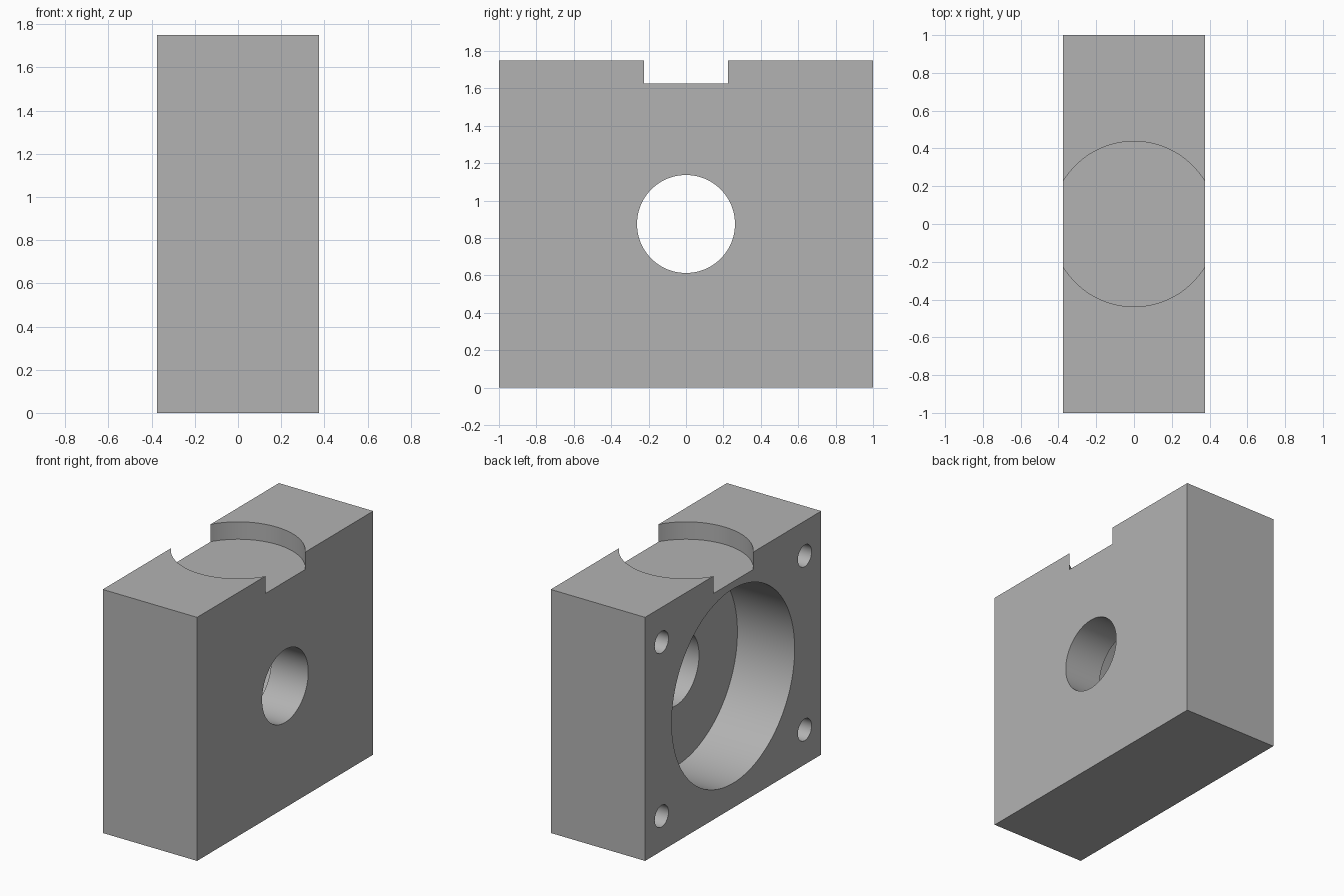
import bpy
import math
from mathutils import Matrix

if "Cube" in bpy.data.objects:
    bpy.data.objects.remove(bpy.data.objects["Cube"], do_unlink=True)

HEIGHT, THICK = 1.75, 0.75
MID_Z, SIDE = HEIGHT / 2, THICK / 2

grey = bpy.data.materials.new("plain_grey")
grey.use_nodes = True
grey.diffuse_color = (0.45, 0.45, 0.45, 1)
grey.node_tree.nodes["Principled BSDF"].inputs["Base Color"].default_value = grey.diffuse_color

# Solid block
bpy.ops.mesh.primitive_cube_add(size=1, location=(0, 0, MID_Z))
block = bpy.context.object
block.name = "housing_block"
block.data.transform(Matrix.Diagonal((THICK, 2, HEIGHT, 1)))
block.data.materials.append(grey)


def bore(name, radius, start, end, y=0, z=MID_Z, vertical=False, sides=96):
    """Cut a round hole along x from start to end, or along z when vertical."""
    middle = (start + end) / 2
    bpy.ops.mesh.primitive_cylinder_add(
        vertices=sides, radius=radius, depth=end - start,
        location=(0, 0, middle) if vertical else (middle, y, z),
        rotation=(0, 0 if vertical else math.pi / 2, 0))
    cutter = bpy.context.object
    cutter.name = name
    cutter.data.materials.append(grey)
    cutter.hide_render = True
    cut = block.modifiers.new(name, "BOOLEAN")
    cut.operation, cut.solver, cut.object = "DIFFERENCE", "EXACT", cutter
    bpy.context.view_layer.objects.active = block
    bpy.ops.object.modifier_apply(modifier=name)
    bpy.data.objects.remove(cutter, do_unlink=True)


# Shallow round recess in the top, wider than the block
bore("top_recess", 0.4375, HEIGHT - 0.125, HEIGHT + 0.2, vertical=True, sides=128)
# Large pocket in one broad side, with a smaller hole through its floor
bore("side_pocket", 0.698, -SIDE - 0.2, -SIDE + 0.455, sides=128)
bore("through_hole", 0.262, -SIDE, SIDE + 0.2)
# Blind screw holes in the four corners around the pocket
for y in (-0.8125, 0.8125):
    for z in (-0.625, 0.625):
        bore("screw_hole", 0.078, -SIDE - 0.2, -SIDE + 0.45, y, MID_Z + z, sides=48)

# Smooth bores, sharp rims
bpy.ops.object.select_all(action="DESELECT")
block.select_set(True)
bpy.context.view_layer.objects.active = block
bpy.ops.object.shade_smooth_by_angle(angle=math.radians(30))
